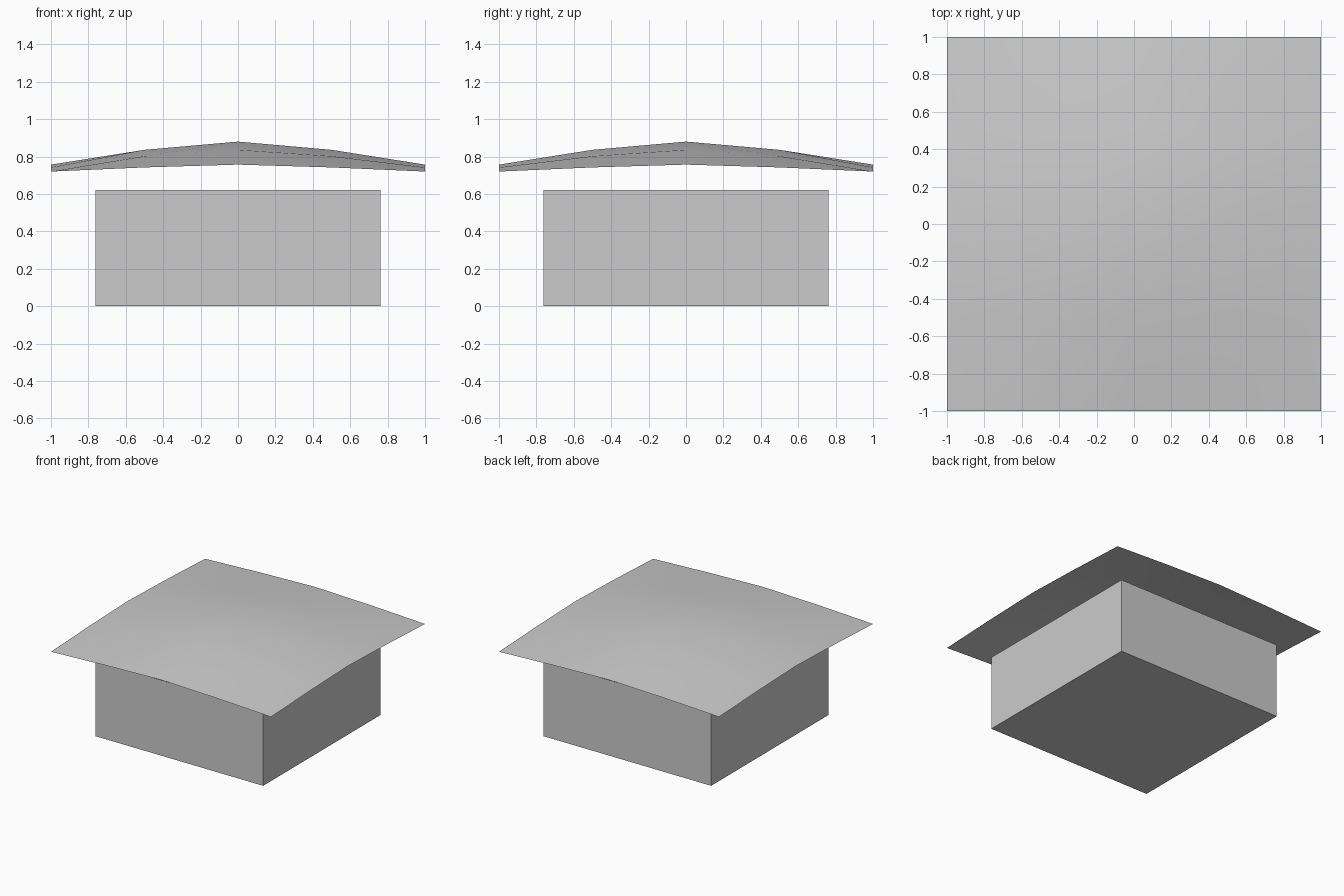
import bpy
import bmesh

if "Cube" in bpy.data.objects:
    bpy.data.objects.remove(bpy.data.objects["Cube"])


def make_object(name, bm):
    mesh = bpy.data.meshes.new(name)
    bm.to_mesh(mesh)
    bm.free()
    obj = bpy.data.objects.new(name, mesh)
    bpy.context.collection.objects.link(obj)
    return obj


# Box body, open beneath the canopy
HALF, HEIGHT = 0.763, 0.62
bm = bmesh.new()
bmesh.ops.create_cube(bm, size=1)
for v in bm.verts:
    v.co.x *= 2 * HALF
    v.co.y *= 2 * HALF
    v.co.z = (v.co.z + 0.5) * HEIGHT
bm.normal_update()
bmesh.ops.delete(bm, geom=[f for f in bm.faces if f.normal.z > 0.5], context='FACES_ONLY')
make_object("box_body", bm)

# Thin canopy: a 4 x 4 sheet, heights indexed by distance from the centre
HEIGHTS = [[0.88, 0.836, 0.757],
           [0.836, 0.802, 0.742],
           [0.757, 0.742, 0.72]]
bm = bmesh.new()
bmesh.ops.create_grid(bm, x_segments=4, y_segments=4, size=1)
for v in bm.verts:
    i, j = round(abs(v.co.x) * 2), round(abs(v.co.y) * 2)
    v.co.z = HEIGHTS[i][j]
for f in bm.faces:
    f.smooth = True
make_object("canopy", bm)
